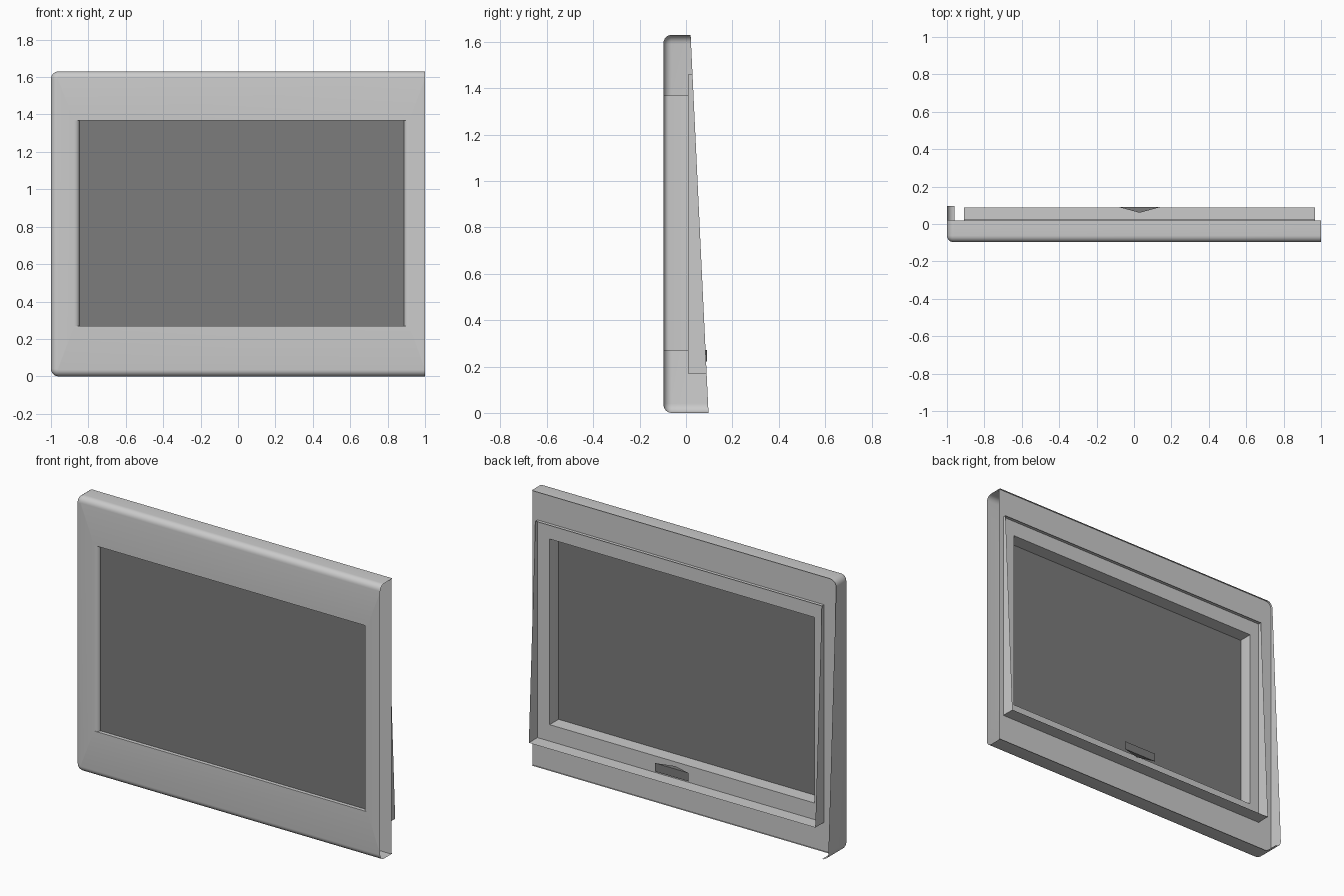
import bpy, bmesh, math

if "Cube" in bpy.data.objects:
    bpy.data.objects.remove(bpy.data.objects["Cube"])

H, FRONT, BACK, R = 1.63, -0.097, 0.008, 0.04
SCREEN_Y = -0.075


def slope(z):
    """Depth of the tapered rear parts at height z."""
    return 0.097 - 0.077 * z / H


def rect_loop(x0, x1, z0, z1, r, n=6):
    """Rounded rectangle in xz, n+1 points per corner."""
    pts = []
    for k, (cx, cz) in enumerate([(x1 - r, z1 - r), (x0 + r, z1 - r),
                                  (x0 + r, z0 + r), (x1 - r, z0 + r)]):
        for i in range(n + 1):
            a = math.radians(90 * (k + i / n))
            pts.append((cx + r * math.cos(a), cz + r * math.sin(a)))
    return pts


def strip(bm, a, b, closed=True):
    n = len(a)
    for i in range(n if closed else n - 1):
        j = (i + 1) % n
        bm.faces.new((a[i], a[j], b[j], b[i]))


def finish(name, bm, smooth=True):
    bmesh.ops.remove_doubles(bm, verts=bm.verts, dist=1e-5)
    bmesh.ops.recalc_face_normals(bm, faces=bm.faces)
    me = bpy.data.meshes.new(name)
    bm.to_mesh(me)
    bm.free()
    ob = bpy.data.objects.new(name, me)
    bpy.context.collection.objects.link(ob)
    if smooth:
        bpy.ops.object.select_all(action='DESELECT')
        ob.select_set(True)
        bpy.context.view_layer.objects.active = ob
        bpy.ops.object.shade_smooth_by_angle(angle=math.radians(35))
    return ob


def wall(name, path, depth, closed):
    """Thin wall standing on the back panel along an xz path."""
    bm = bmesh.new()
    base = [bm.verts.new((x, BACK, z)) for x, z in path]
    edge = [bm.verts.new((x, d, z)) for (x, z), d in zip(path, depth)]
    strip(bm, base, edge, closed)
    return finish(name, bm)


# Hollow bezel shell: outer side, rounded front rim, opening, back panel
bm = bmesh.new()
rings = []


def ring(y, pts):
    rings.append([bm.verts.new((x, y, z)) for x, z in pts])


ring(BACK, rect_loop(-1, 1.04, 0, H, R))
r = 0.035
for i in range(7):
    a = math.radians(15 * i)
    t = r * (1 - math.cos(a))
    ring(FRONT + r - r * math.sin(a),
         rect_loop(-1 + t, 1.04 - t, t, H - t, R - t))
for i in range(6):   # rounded left and right sides of the opening
    a = math.radians(18 * i)
    t = 0.028 * (1 - math.sin(a))
    ring(FRONT + (SCREEN_Y - FRONT) * (1 - math.cos(a)),
         rect_loop(-0.848 - t, 0.888 + t, 0.268, 1.368, 0))
ring(BACK, rect_loop(-0.848, 0.888, 0.268, 1.368, 0))
for a, b in zip(rings, rings[1:] + rings[:1]):
    strip(bm, a, b)
bmesh.ops.remove_doubles(bm, verts=bm.verts, dist=1e-5)
# the right end is open
bmesh.ops.bisect_plane(bm, geom=bm.verts[:] + bm.edges[:] + bm.faces[:],
                       plane_co=(1, 0, 0), plane_no=(1, 0, 0), clear_outer=True)
finish("bezel_shell", bm)

# Screen
bm = bmesh.new()
bm.faces.new([bm.verts.new((x, SCREEN_Y, z)) for x, z in
              [(-0.848, 0.268), (0.888, 0.268), (0.888, 1.368), (-0.848, 1.368)]])
screen = finish("screen", bm, False)
mat = bpy.data.materials.new("dark_grey")
mat.diffuse_color = (0.2, 0.2, 0.2, 1)
mat.use_nodes = True
mat.node_tree.nodes["Principled BSDF"].inputs["Base Color"].default_value = mat.diffuse_color
screen.data.materials.append(mat)

# Rear skirt: tapered left side with rounded corners, narrow lips top and bottom
corners = rect_loop(-1, 1.04, 0, H, R)[7:21]
path = [(1, H), corners[0]] + corners + [corners[-1], (1, 0)]
depth = [0.018] * 2 + [slope(z) for _, z in corners] + [0.018] * 2
wall("rear_skirt", path, depth, False)

# Rear tray: four tapered walls around the opening
path = [(-0.91, 0.17), (0.968, 0.17), (0.968, 1.46), (-0.91, 1.46)]
wall("rear_tray", path, [slope(z) for _, z in path], True)

# Finger catch: small triangular prism
bm = bmesh.new()
tri = [(-0.08, 0.09), (0.14, 0.09), (0.03, 0.06)]
lo, hi = [[bm.verts.new((x, y, z)) for x, y in tri] for z in (0.222, 0.272)]
strip(bm, lo, hi)
bm.faces.new(lo)
bm.faces.new(hi)
catch = finish("finger_catch", bm, False)
catch.data.materials.append(mat)
